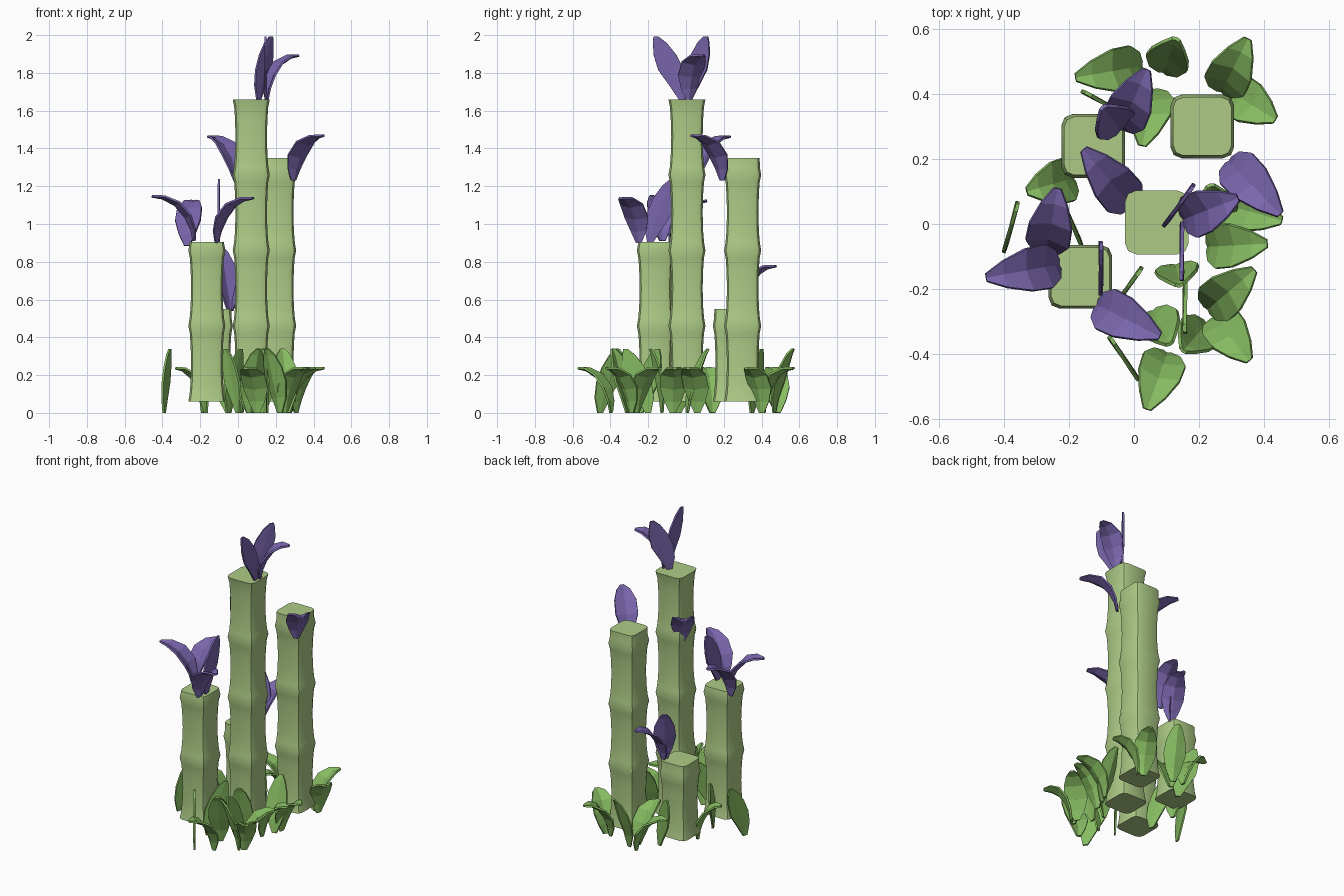
import bpy, bmesh, math
from mathutils import Vector

if "Cube" in bpy.data.objects:
    bpy.data.objects.remove(bpy.data.objects["Cube"])


def material(name, rgb):
    m = bpy.data.materials.new(name)
    m.diffuse_color = (*rgb, 1)
    m.use_nodes = True
    m.node_tree.nodes["Principled BSDF"].inputs["Base Color"].default_value = m.diffuse_color
    return m


STALK = material("stalk_green", (0.42, 0.60, 0.24))
LEAF = material("leaf_green", (0.24, 0.50, 0.12))
PETAL = material("petal_purple", (0.19, 0.13, 0.41))


def make_object(name, bm, mat):
    bmesh.ops.recalc_face_normals(bm, faces=bm.faces)
    me = bpy.data.meshes.new(name)
    bm.to_mesh(me)
    bm.free()
    me.materials.append(mat)
    ob = bpy.data.objects.new(name, me)
    bpy.context.collection.objects.link(ob)
    return ob


def rounded_square(r):
    c = 0.35 * r
    pts = []
    for k in range(4):
        for a in (0, 45, 90):
            t = math.radians(a + 90 * k)
            q = math.radians(45 + 90 * k)
            s = (r - c) * math.sqrt(2)
            pts.append((s * math.cos(q) + c * math.cos(t), s * math.sin(q) + c * math.sin(t)))
    return pts


# Jointed square stalk: repeats a 0.4 segment that flares at each node
def stalk(name, x, y, top):
    seg = [(0, .098), (.04, .091), (.10, .086), (.20, .083), (.30, .086), (.36, .090)]
    rings = [(.06 + .4 * i + z, r) for i in range(5) for z, r in seg]
    rings = [p for p in rings if p[0] < top - .01]
    rings.append((top, .098 if top > 1.6 else .090))
    bm = bmesh.new()
    loops = [[bm.verts.new((x + px, y + py, z)) for px, py in rounded_square(r)] for z, r in rings]
    for a, b in zip(loops, loops[1:]):
        for i in range(12):
            j = (i + 1) % 12
            bm.faces.new((a[i], a[j], b[j], b[i]))
    bm.faces.new(loops[0][::-1])
    bm.faces.new(loops[-1])
    ob = make_object(name, bm, STALK)
    bpy.context.view_layer.objects.active = ob
    ob.select_set(True)
    bpy.ops.object.shade_smooth_by_angle(angle=math.radians(30))
    ob.select_set(False)


# Leaf stations: (reach fraction, height, half width)
ARCH = [(0, 0, .015), (.06, .06, .045), (.2, .125, .068), (.45, .19, .066), (.75, .225, .042), (1, .235, .012)]
LEAN = [(0, 0, .015), (.15, .08, .048), (.42, .16, .068), (.65, .24, .060), (.85, .305, .036), (1, .338, .012)]


# kind: "arch" droops outward, "lean" tilts outward, "blade" stands edge-on to its direction
def leaf(name, kind, base, tip, z0, mat):
    d = Vector((tip[0] - base[0], tip[1] - base[1], 0))
    reach = d.length
    d.normalize()
    side = Vector((-d.y, d.x, 0))
    prof = ARCH if kind == "arch" else LEAN
    mid = [Vector((base[0], base[1], z0)) + d * reach * f + Vector((0, 0, h)) for f, h, w in prof]
    bm = bmesh.new()
    rows = []
    for i, (f, h, w) in enumerate(prof):
        t = (mid[min(i + 1, 5)] - mid[max(i - 1, 0)]).normalized()
        if kind == "blade":
            across, fold = d, side * w * .06
        else:
            across, fold = side, t.cross(side) * w * .3
            if fold.z < 0:
                fold = -fold
        rows.append([bm.verts.new(mid[i] + across * w * s + fold * abs(s)) for s in (-1, 0, 1)])
    for a, b in zip(rows, rows[1:]):
        for k in (0, 1):
            bm.faces.new((a[k], a[k + 1], b[k + 1], b[k]))
    ob = make_object(name, bm, mat)
    sol = ob.modifiers.new("thickness", "SOLIDIFY")
    sol.thickness = .011
    sol.offset = 0


# Four stalks
stalk("stalk_tall", .07, .005, 1.66)
stalk("stalk_back_right", .21, .30, 1.35)
stalk("stalk_front_left", -.165, -.162, .905)
stalk("stalk_short", -.125, .24, .55)

# Ground leaves
ground = [
    ("arch", (.02, .485), (-.18, .45)), ("lean", (.09, .47), (.13, .57)),
    ("arch", (.27, .41), (.35, .57)), ("arch", (.31, .40), (.435, .32)),
    ("arch", (.06, .41), (.025, .24)), ("arch", (-.19, .14), (-.33, .10)),
    ("arch", (.23, -.07), (.41, -.06)), ("arch", (.28, .06), (.455, .01)),
    ("lean", (.26, .01), (.235, .12)), ("arch", (.23, -.26), (.37, -.14)),
    ("lean", (.13, -.13), (.14, -.19)), ("lean", (.22, -.31), (.15, -.39)),
    ("arch", (.25, -.29), (.355, -.42)), ("arch", (.10, -.40), (.04, -.57)),
    ("lean", (.06, -.27), (.11, -.37)), ("blade", (-.39, -.06), (-.36, .05)),
    ("blade", (-.17, -.04), (-.215, .06)), ("blade", (-.05, .35), (-.14, .40)),
    ("blade", (-.05, -.24), (.015, -.15)), ("blade", (.155, -.20), (.155, -.32)),
    ("blade", (0, -.455), (-.065, -.36)),
]
for i, (kind, base, tip) in enumerate(ground):
    leaf(f"ground_leaf_{i + 1}", kind, base, tip, 0, LEAF)

# Purple petals on the stalk tops and nodes
petals = [
    ("arch", (.155, .015), (.32, .08), 1.655), ("blade", (.145, -.02), (.145, -.16), 1.655),
    ("blade", (.11, .015), (.175, .105), 1.655), ("arch", (.295, .19), (.45, .03), 1.23),
    ("arch", (-.01, .06), (-.155, .23), 1.225), ("arch", (-.235, -.125), (-.455, -.165), .91),
    ("arch", (-.27, -.08), (-.235, .11), .885), ("arch", (-.11, -.25), (.08, -.345), .90),
    ("blade", (-.10, -.19), (-.10, -.07), .90), ("arch", (-.04, .30), (.04, .475), .54),
    ("lean", (-.045, .29), (-.095, .36), .54),
]
for i, (kind, base, tip, z) in enumerate(petals):
    leaf(f"petal_{i + 1}", kind, base, tip, z, PETAL)
